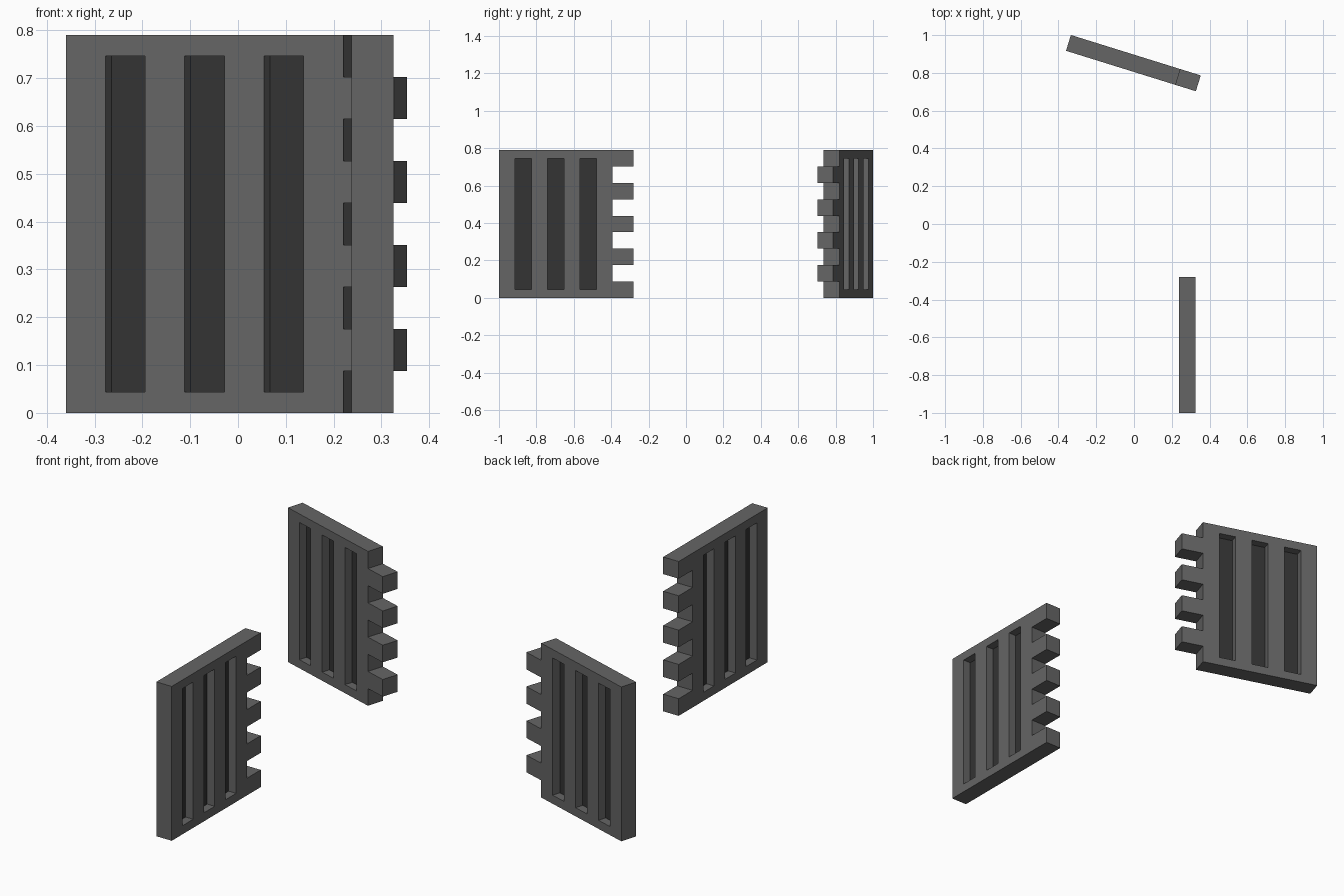
import bpy, bmesh, math
from mathutils import Matrix

if "Cube" in bpy.data.objects:
    bpy.data.objects.remove(bpy.data.objects["Cube"])

H = 0.79            # panel height
U = 0.0868          # slot width and rib width
V = H / 9           # finger height
T = 0.0875          # panel thickness
LENGTH = 0.72       # overall length including fingers


def material(name, shade):
    m = bpy.data.materials.new(name)
    m.diffuse_color = (shade, shade, shade, 1)
    m.use_nodes = True
    m.node_tree.nodes["Principled BSDF"].inputs["Base Color"].default_value = m.diffuse_color
    return m


body_mat = material("dark_grey", 0.13)
inset_mat = material("near_black", 0.033)


def add_object(name, bm, mat, matrix):
    bmesh.ops.recalc_face_normals(bm, faces=bm.faces)
    me = bpy.data.meshes.new(name)
    bm.to_mesh(me)
    bm.free()
    me.materials.append(mat)
    ob = bpy.data.objects.new(name, me)
    ob.matrix_world = matrix
    bpy.context.collection.objects.link(ob)


def panel(name, finger_parity, matrix):
    # Slotted, finger-jointed frame: length on local x, thickness on local y
    xs = [i * U for i in range(8)] + [LENGTH]
    rows = [0, 0.5] + list(range(1, 9)) + [8.5, 9]
    bm = bmesh.new()
    verts = [[bm.verts.new((x, 0, r * V)) for r in rows] for x in xs]
    for i in range(len(xs) - 1):
        for j in range(len(rows) - 1):
            mid = (rows[j] + rows[j + 1]) / 2
            if i == 7:
                keep = int(mid) % 2 == finger_parity
            else:
                keep = i % 2 == 0 or not 0.5 < mid < 8.5
            if keep:
                bm.faces.new((verts[i][j], verts[i + 1][j],
                              verts[i + 1][j + 1], verts[i][j + 1]))
    bmesh.ops.delete(bm, geom=[v for v in bm.verts if not v.link_faces],
                     context='VERTS')
    front = bm.faces[:]
    back = bmesh.ops.extrude_face_region(bm, geom=front, use_keep_orig=True)
    bmesh.ops.translate(bm, vec=(0, T, 0), verts=[
        g for g in back["geom"] if isinstance(g, bmesh.types.BMVert)])
    bmesh.ops.recalc_face_normals(bm, faces=bm.faces)
    bmesh.ops.dissolve_limit(bm, angle_limit=0.01, verts=bm.verts,
                             edges=bm.edges)
    add_object(name, bm, body_mat, matrix)

    # Thin dark infill halfway through each slot
    bm = bmesh.new()
    for i in (1, 3, 5):
        size = Matrix.Diagonal((U, 0.003, 8 * V, 1))
        bmesh.ops.create_cube(bm, size=1, matrix=Matrix.Translation(
            ((i + 0.5) * U, T / 2, H / 2)) @ size)
    add_object(name + "_slot_infill", bm, inset_mat, matrix)


# Side panel runs along y; back panel is swung open by about 17 degrees
panel("side_panel", 0, Matrix.Translation((0.325, -1, 0))
      @ Matrix.Rotation(math.radians(90), 4, 'Z'))
panel("back_panel", 1, Matrix.Translation((-0.36, 0.917, 0))
      @ Matrix.Rotation(math.radians(-17.3), 4, 'Z'))
